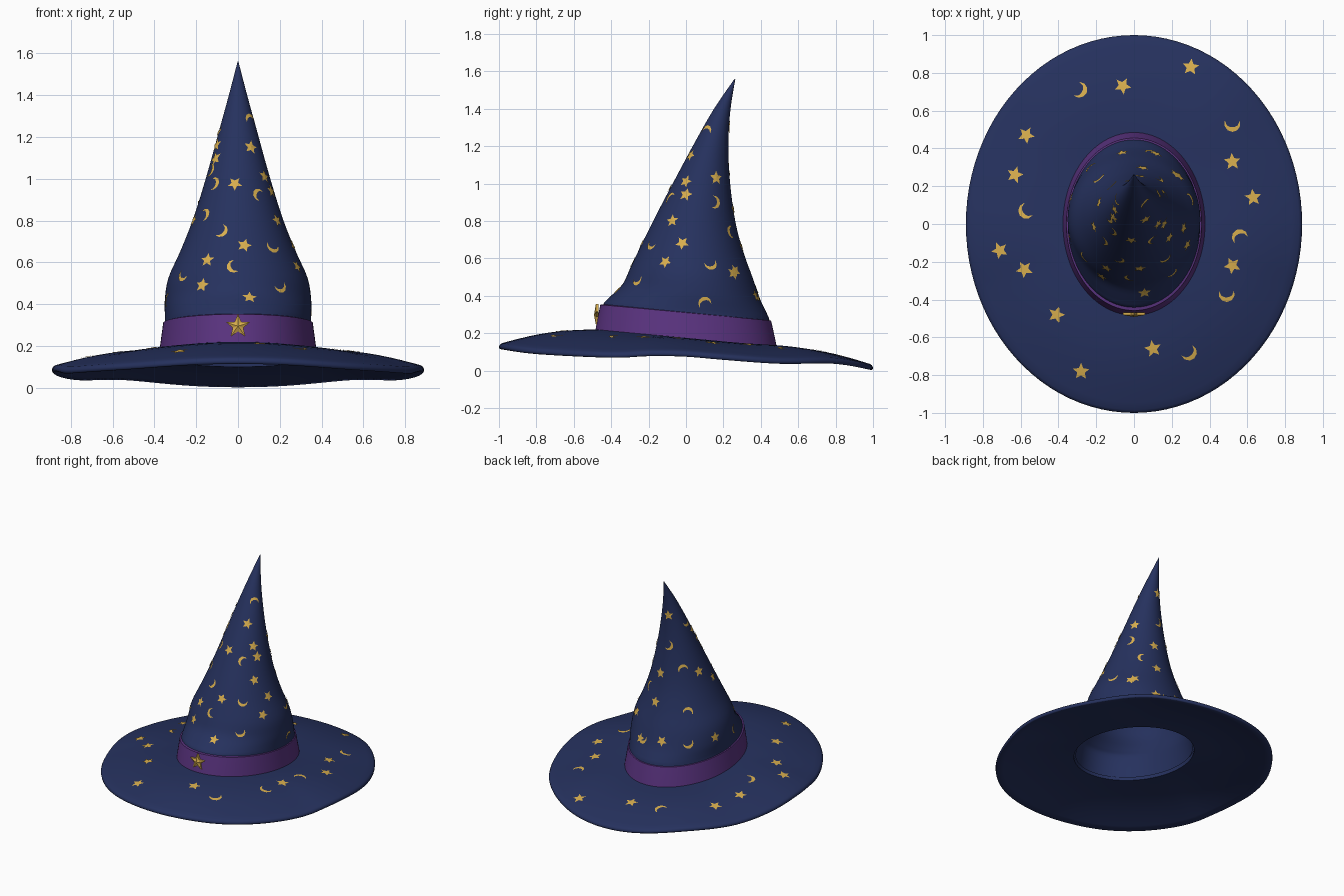
import bpy, math, random
from mathutils import Vector
from mathutils.bvhtree import BVHTree

if "Cube" in bpy.data.objects:
    bpy.data.objects.remove(bpy.data.objects["Cube"])

random.seed(4)
SEG = 96


def material(name, rgb):
    m = bpy.data.materials.new(name)
    m.diffuse_color = (*rgb, 1)
    m.use_nodes = True
    m.node_tree.nodes["Principled BSDF"].inputs["Base Color"].default_value = m.diffuse_color
    return m


BLUE = material("midnight blue", (0.019, 0.031, 0.112))
PURPLE = material("purple", (0.105, 0.034, 0.22))
GOLD = material("gold", (0.68, 0.42, 0.075))


def make(name, verts, faces, mat, smooth=True):
    me = bpy.data.meshes.new(name)
    me.from_pydata([tuple(v) for v in verts], [], faces)
    me.materials.append(mat)
    ob = bpy.data.objects.new(name, me)
    bpy.context.collection.objects.link(ob)
    if smooth:
        bpy.ops.object.select_all(action='DESELECT')
        bpy.context.view_layer.objects.active = ob
        ob.select_set(True)
        bpy.ops.object.shade_smooth_by_angle(angle=math.radians(50))
    return ob


def catmull(keys, steps):
    """Smooth curve through tuples of numbers."""
    out = []
    for i in range(len(keys) - 1):
        p = [keys[max(0, min(len(keys) - 1, i + d))] for d in (-1, 0, 1, 2)]
        for s in range(steps):
            t = s / steps
            out.append(tuple(
                0.5 * (2 * b + (c - a) * t + (2 * a - 5 * b + 4 * c - d) * t * t
                       + (3 * b - a - 3 * c + d) * t ** 3)
                for a, b, c, d in zip(*p)))
    return out + [keys[-1]]


def ring(fy, fz, by, bz, rx, shrink=0.0):
    """Tilted oval given by its front point, back point and half width."""
    pts = []
    for i in range(SEG):
        a = 2 * math.pi * i / SEG
        c, s = math.cos(a), math.sin(a)
        ry = max((by - fy) / 2 - shrink, 0.001)
        pts.append(Vector((max(rx - shrink, 0.001) * c, (fy + by) / 2 + ry * s,
                           (fz + bz) / 2 + (bz - fz) / 2 * s)))
    return pts


def loft(name, rings, mat, cap=False, closed=False, flip=False):
    verts = [v for r in rings for v in r]
    n = len(rings)
    faces = []
    for j in range(n if closed else n - 1):
        k = (j + 1) % n
        for i in range(SEG):
            q = (i + 1) % SEG
            faces.append((j * SEG + i, j * SEG + q, k * SEG + q, k * SEG + i))
    if cap:
        faces.append(tuple(range((n - 1) * SEG, n * SEG)))
    if flip:
        faces = [f[::-1] for f in faces]
    return make(name, verts, faces, mat)


# Crown: front y, front z, back y, back z, half width
keys = [(-0.470, 0.205, 0.475, 0.12, 0.365), (-0.445, 0.345, 0.447, 0.265, 0.351),
        (-0.410, 0.39, 0.43, 0.31, 0.350), (-0.340, 0.46, 0.397, 0.38, 0.350),
        (-0.297, 0.55, 0.355, 0.50, 0.333), (-0.235, 0.68, 0.308, 0.63, 0.275),
        (-0.155, 0.84, 0.265, 0.79, 0.212), (-0.055, 1.03, 0.236, 1.00, 0.150),
        (0.047, 1.22, 0.226, 1.20, 0.096), (0.150, 1.40, 0.237, 1.39, 0.045),
        (0.260, 1.56, 0.264, 1.56, 0.002)]
curve = catmull(keys, 4)
crown = loft("crown", [ring(*k) for k in curve], BLUE, cap=True)
loft("crown_lining", [ring(*k, shrink=0.015) for k in curve[:-4]], BLUE, cap=True, flip=True)

# Hat band
band_rings = [(-0.470, 0.21, 0.472, 0.125, 0.362), (-0.485, 0.212, 0.485, 0.127, 0.377),
              (-0.472, 0.285, 0.470, 0.20, 0.367), (-0.458, 0.352, 0.455, 0.267, 0.358),
              (-0.435, 0.355, 0.437, 0.27, 0.345)]
loft("hat_band", [ring(*k) for k in band_rings], PURPLE)

# Brim: wavy outer edge, height of the underside edge against y
edge = catmull([(-1.0, 0.112), (-0.8, 0.085), (-0.4, 0.066), (-0.2, 0.075), (0.0, 0.072),
                (0.2, 0.055), (0.5, 0.034), (0.8, 0.034), (1.0, 0.0)], 6)


def edge_z(y):
    for (y0, z0), (y1, z1) in zip(edge, edge[1:]):
        if y <= y1 + 1e-6:
            return z0 + (z1 - z0) * (y - y0) / (y1 - y0)
    return edge[-1][1]


def brim_ring(t, drop):
    pts = []
    for i in range(SEG):
        a = 2 * math.pi * i / SEG
        c, s = math.cos(a), math.sin(a)
        x = (0.36 + (0.89 - 0.36) * t) * c
        y = (0.465 + (1.0 - 0.465) * t) * s
        z_in = 0.175 - 0.045 * s
        z = z_in + (edge_z(s) + 0.03 - z_in) * t + 0.022 * math.sin(math.pi * t)
        pts.append(Vector((x, y, z - drop)))
    return pts


top = [(t / 10, 0.0) for t in range(10)] + [(0.97, 0.0), (0.99, 0.004), (1.0, 0.013)]
under = [(0.997, 0.024), (0.985, 0.03)] + [(t / 10, 0.03) for t in range(9, -1, -1)]
brim = loft("brim", [brim_ring(*p) for p in top + under], BLUE, closed=True, flip=True)


# Gold stars and moons laid on the cloth
def tree(ob):
    return BVHTree.FromPolygons([v.co for v in ob.data.vertices],
                                [p.vertices[:] for p in ob.data.polygons])


TREES = {"crown": tree(crown), "brim": tree(brim)}
gold_v, gold_f = [], []


def star_outline(R, r, turn):
    return [(k * math.cos(turn + math.pi * i / 5), k * math.sin(turn + math.pi * i / 5))
            for i, k in enumerate([R, r] * 5)]


def patch(bvh, origin, direction, size, moon):
    hit, nor, _, _ = bvh.ray_cast(Vector(origin), Vector(direction))
    if hit is None:
        return
    if nor.dot(Vector(direction)) > 0:
        nor = -nor
    u = nor.orthogonal().normalized()
    w = nor.cross(u)
    turn = random.uniform(0, 6.28)
    if moon:
        pts = []
        for i in range(7):
            a = turn + math.radians(-110 + 220 * i / 6)
            mid = math.sin(math.pi * i / 6)
            pts += [(k * size * math.cos(a), k * size * math.sin(a))
                    for k in (1.0, 0.97 - 0.55 * mid)]
        faces = [(2 * i, 2 * i + 2, 2 * i + 3, 2 * i + 1) for i in range(6)]
    else:
        pts = [(0, 0)] + star_outline(size * 1.08, size * 0.5, turn)
        faces = [(0, i + 1, (i + 1) % 10 + 1) for i in range(10)]
    base = len(gold_v)
    for a, b in pts:
        p = hit + u * a + w * b
        near = bvh.find_nearest(p)[0]
        gold_v.append(near + nor * 0.004)
    gold_f.extend(tuple(base + i for i in f) for f in faces)


front = [(-.1, 1.16), (.06, 1.28), (.06, 1.15), (-.13, 1.04), (.125, 1.01), (-.115, .975),
         (-.015, .975), (.1, .92), (-.21, .8), (-.16, .825), (.185, .8), (-.08, .75), (.03, .68),
         (.165, .675), (-.145, .61), (-.02, .58), (.28, .58), (-.26, .54), (-.17, .49),
         (.2, .485), (.055, .43), (-.335, .42)]
side = [(.16, 1.03), (.15, .9), (0, .94), (.24, .74), (-.02, .68), (.13, .57), (.25, .52),
        (.1, .36), (.37, .4)]
rear = [(-.15, 1.08), (-.03, 1.03), (.05, .93), (-.15, .88), (-.2, .7), (-.06, .71), (.05, .69),
        (-.32, .65), (-.24, .51), (-.04, .42), (-.34, .46), (-.33, .27), (-.22, .24),
        (-.05, .21), (.14, .24)]
brim_spots = [(.3, .83), (-.29, .71), (-.06, .73), (-.57, .47), (.52, .53), (-.63, .26),
              (.52, .33), (-.57, .07), (.63, .14), (-.71, -.14), (.56, -.07), (-.58, -.24),
              (.52, -.22), (.49, -.37), (-.41, -.48), (.1, -.66), (.29, -.68), (-.28, -.78)]

for i, (x, z) in enumerate(front):
    patch(TREES["crown"], (x, -3, z), (0, 1, 0), 0.034, i % 2)
for i, (y, z) in enumerate(side):
    patch(TREES["crown"], (3, y, z), (-1, 0, 0), 0.036, i % 2)
tilt = math.radians(27)
h = math.sqrt(0.5)
look = Vector((h * math.cos(tilt), -h * math.cos(tilt), -math.sin(tilt)))
right, up = Vector((-h, -h, 0)), Vector((h * math.sin(tilt), -h * math.sin(tilt), math.cos(tilt)))
for i, (a, b) in enumerate(rear):
    patch(TREES["crown"], right * a + up * b - look * 4, look, 0.036, i % 2)
for i, (x, y) in enumerate(brim_spots):
    patch(TREES["brim"], (x, y, 3), (0, 0, -1), 0.043, i % 3 == 1)
make("stars_and_moons", gold_v, gold_f, GOLD, smooth=False)

# Faceted star badge on the band
outline = star_outline(0.06, 0.026, math.pi / 2)
verts = [(0, -0.492, 0.295)] + [(x, -0.482, 0.295 + z) for x, z in outline] \
    + [(x, -0.468, 0.295 + z) for x, z in outline]
faces = [(0, i + 1, (i + 1) % 10 + 1) for i in range(10)]
faces += [(i + 1, i + 11, (i + 1) % 10 + 11, (i + 1) % 10 + 1) for i in range(10)]
faces.append(tuple(range(20, 10, -1)))
make("star_badge", verts, faces, GOLD, smooth=False)
